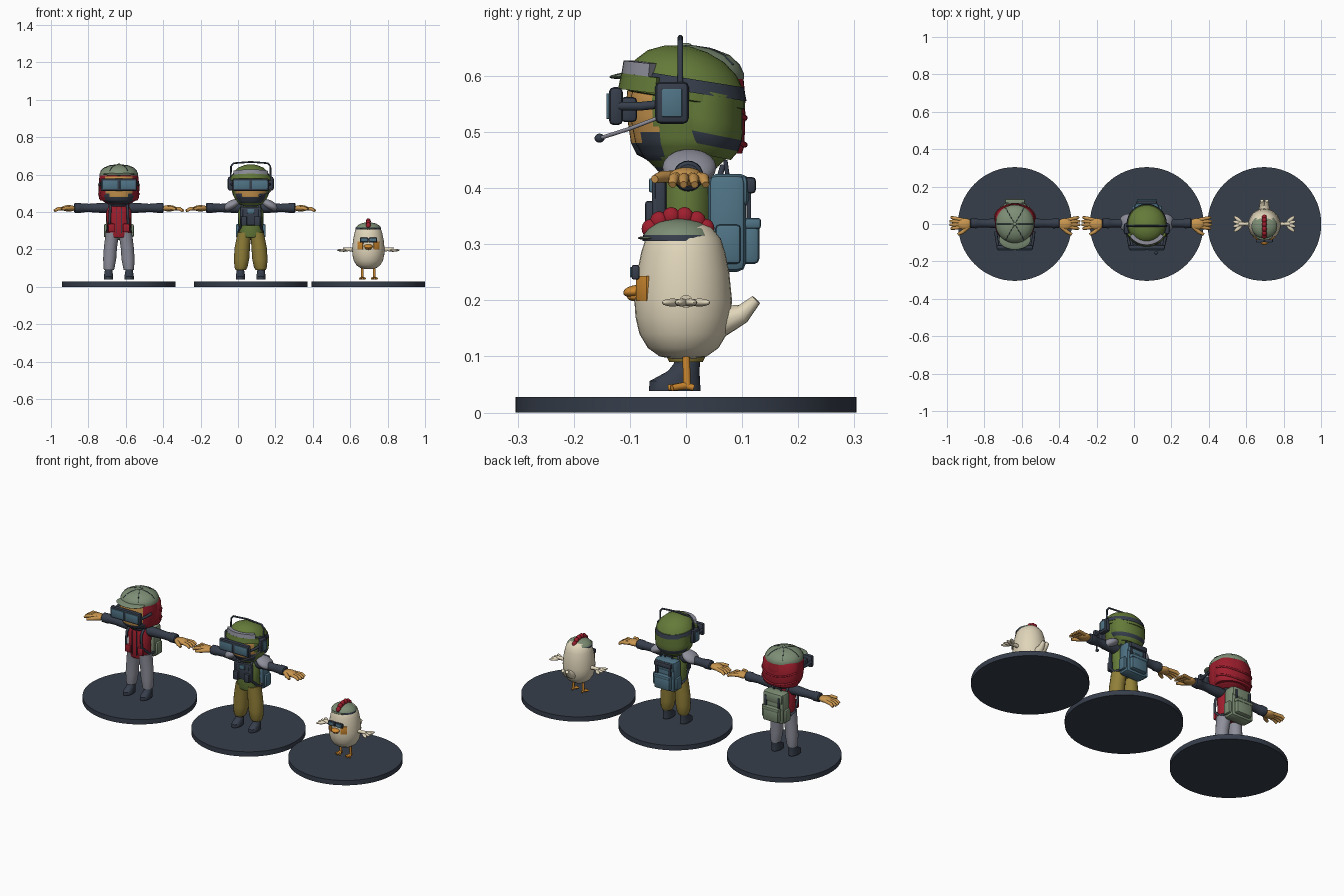
import bpy, bmesh, math
from mathutils import Matrix, Vector, Euler

if "Cube" in bpy.data.objects:
    bpy.data.objects.remove(bpy.data.objects["Cube"])


def material(name, code):
    rgb = [int(code[i:i + 2], 16) / 255 for i in range(0, len(code), 2)]
    colour = [((c + .055) / 1.055) ** 2.4 for c in rgb] + [1]
    m = bpy.data.materials.new(name)
    m.use_nodes = True
    m.diffuse_color = colour
    m.node_tree.nodes["Principled BSDF"].inputs["Base Color"].default_value = colour
    return m


NAVY, RED, GREY = material("navy", "363E4B"), material("red", "9E1E2D"), material("grey", "8E8F9B")
MUSTARD, OLIVE = material("mustard", "917F38"), material("olive", "647A39")
SKIN, BLUE = material("skin", "C9964F"), material("steel blue", "4F7385")
CREAM, ORANGE, SAGE = material("cream", "E0D5BA"), material("orange", "D08A30"), material("sage", "7D8E75")
parts = []
centre = Vector((0, 0, 0))


def finish(name, bm, mats):
    me = bpy.data.meshes.new(name)
    bmesh.ops.recalc_face_normals(bm, faces=bm.faces)
    bm.to_mesh(me)
    bm.free()
    for m in mats:
        me.materials.append(m)
    ob = bpy.data.objects.new(name, me)
    ob.location = centre
    bpy.context.collection.objects.link(ob)
    parts.append(ob)
    return ob


def box(name, mat, pos, size, bevel=.006, rot=(0, 0, 0)):
    bm = bmesh.new()
    bmesh.ops.create_cube(bm, size=1, matrix=Matrix.Diagonal((*size, 1)))
    if bevel:
        bmesh.ops.bevel(bm, geom=bm.edges[:], offset=bevel, segments=2, profile=.5, affect='EDGES')
    bm.transform(Matrix.Translation(pos) @ Euler(rot).to_matrix().to_4x4())
    return finish(name, bm, [mat])


def ball(name, mat, pos, radii, rot=(0, 0, 0), keep=None):
    bm = bmesh.new()
    bmesh.ops.create_uvsphere(bm, u_segments=24, v_segments=14, radius=1, matrix=Matrix.Diagonal((*radii, 1)))
    bm.transform(Matrix.Translation(pos) @ Euler(rot).to_matrix().to_4x4())
    return finish(name, bm, [mat])


def loft(name, mats, rings, shear=0, matrix=None, paint=None, sides=32):
    """Stack elliptical rings (z, rx, ry, x, y); paint picks a slot per face."""
    bm = bmesh.new()
    loops = []
    for z, rx, ry, x, y in rings:
        loop = []
        for i in range(sides):
            a = 2 * math.pi * i / sides
            py = y + ry * math.sin(a)
            loop.append(bm.verts.new((x + rx * math.cos(a), py, z + shear * py)))
        loops.append(loop)
    for row, (lo, hi) in enumerate(zip(loops, loops[1:])):
        for i in range(sides):
            j = (i + 1) % sides
            f = bm.faces.new((lo[i], lo[j], hi[j], hi[i]))
            if paint:
                f.material_index = paint(row, f.calc_center_median())
    bm.faces.new(loops[0])
    bm.faces.new(loops[-1])
    if matrix:
        bm.transform(matrix)
    return finish(name, bm, mats)


def rounds(pairs, y=0, flat=1):
    return [(z, r, r * flat, 0, y) for z, r in pairs]


def tube(name, mat, points, radius, taper=None):
    cu = bpy.data.curves.new(name, 'CURVE')
    cu.dimensions = '3D'
    cu.bevel_depth, cu.bevel_resolution, cu.use_fill_caps = radius, 3, True
    sp = cu.splines.new('POLY')
    sp.points.add(len(points) - 1)
    for i, (p, q) in enumerate(zip(sp.points, points)):
        p.co = (*q, 1)
        p.radius = taper[i] if taper else 1
    cu.materials.append(mat)
    ob = bpy.data.objects.new(name, cu)
    ob.location = centre
    bpy.context.collection.objects.link(ob)
    parts.append(ob)


def wrap(name, mat, z0, z1, r, spread, thick=.012, lean=0):
    """Curved plate around the front of a head, spread radians to each side."""
    bm = bmesh.new()
    n, rows = 14, []
    for i in range(n + 1):
        a = -math.pi / 2 + spread * (2 * i / n - 1)
        c, s = math.cos(a), math.sin(a)
        rows.append([bm.verts.new((c * q, s * q, z + lean * s)) for q, z in
                     ((r, z0), (r + thick, z0), (r + thick * .6, z1), (r - thick, z1))])
    for p, q in zip(rows, rows[1:]):
        for k in range(4):
            m = (k + 1) % 4
            bm.faces.new((p[k], p[m], q[m], q[k]))
    bm.faces.new(rows[0])
    bm.faces.new(rows[-1])
    return finish(name, bm, [mat])


def stand():
    loft("stand", [NAVY], rounds([(0, .304), (.028, .304)]), sides=64)


def person(top, trousers, pack, baggy):
    """Everything both people share: legs, torso, arms, goggles and backpack."""
    for s, side in ((1, "left"), (-1, "right")):
        x = s * .045
        w = .041 if baggy else .035
        loft(side + "_leg", [trousers], [(.09, .027, .03, s * .053, 0), (.105, w * .85, w * .9, s * .052, 0),
             (.15, w, w, s * .049, 0), (.21, w, w, x, 0), (.29, .036, .046, s * .034, 0)], sides=20)
        loft(side + "_boot", [NAVY], [(.038, .025, .046, s * .055, -.02), (.056, .025, .045, s * .055, -.02),
             (.074, .022, .028, s * .055, -.004), (.088, .02, .023, s * .055, .002),
             (.118, .022, .024, s * .055, .002)], sides=20)
        turn = Matrix.Translation((0, .004, .422)) @ Matrix.Rotation(s * math.pi / 2, 4, 'Y')
        loft(side + "_sleeve", [NAVY], rounds([(.03, .024), (.07, .028), (.12, .025), (.16, .022), (.2, .024),
             (.205, .027), (.235, .026), (.24, .02)]), matrix=turn, sides=20)
        ball(side + "_palm", SKIN, (s * .268, 0, .42), (.04, .031, .017))
        for k in range(4):
            y = .032 - k * .018
            tube(side + "_finger", SKIN, [(s * .28, y * .7, .42), (s * .325, y, .417),
                 (s * (.35 - abs(k - 1.5) * .006), y * 1.1, .406)], .0095, [1, 1, .7])
        tube(side + "_thumb", SKIN, [(s * .25, -.015, .42), (s * .28, -.043, .42), (s * .305, -.056, .416)],
             .012, [1, .9, .6])
        # Pack strap over each shoulder
        tube(side + "_pack_strap", NAVY, [(s * .047, .05, .41), (s * .045, .03, .445), (s * .045, -.025, .443),
             (s * .047, -.054, .41), (s * .05, -.054, .34), (s * .065, 0, .29), (s * .06, .045, .28)], .007)
    loft("torso", [top], [(.265, .06, .045, 0, 0), (.28, .066, .05, 0, 0), (.34, .064, .05, 0, 0),
         (.41, .07, .05, 0, 0), (.435, .06, .044, 0, 0), (.455, .035, .035, 0, 0)])
    loft("collar", [NAVY], rounds([(.43, .05), (.44, .058), (.455, .055), (.465, .04)]))
    # Goggles
    box("goggle_frame", NAVY, (0, -.125, .546), (.195, .025, .068), .009)
    box("goggle_seal", NAVY, (0, -.102, .54), (.15, .03, .045), .008)
    for s in (1, -1):
        box("goggle_lens", BLUE, (s * .048, -.139, .546), (.082, .006, .046), .002)
        tube("goggle_strap", NAVY, [(s * .09, -.12, .546), (s * .098, -.08, .546), (s * .102, -.04, .55)], .008)
    # Backpack
    box("backpack", pack, (0, .073, .338), (.135, .068, .175), .016)
    box("pack_flap", pack, (0, .086, .395), (.126, .052, .06), .014)
    box("pack_pocket", pack, (0, .114, .302), (.1, .034, .075), .01)
    box("pack_pocket_lid", pack, (0, .117, .337), (.106, .034, .02), .006)
    tube("pack_handle", NAVY, [(-.025, .06, .42), (-.02, .065, .438), (.02, .065, .438), (.025, .06, .42)], .005)
    for s in (1, -1):
        box("pack_buckle", NAVY, (s * .042, .112, .37), (.014, .008, .07), .002)
        box("pack_side_pocket", pack, (s * .07, .075, .3), (.02, .045, .07), .007)


def face_rule(width):
    """Slot 1 is bare skin, slot 2 the mask, slot 0 the head covering."""
    def rule(row, c):
        if c.y > -.04 or abs(c.x) > width or not .45 < c.z < .59:
            return 0
        return 1 if c.z > .503 or .484 < c.z < .496 and abs(c.x) < .05 else 2
    return rule


def head_rings(pairs):
    """Resample a profile finely so that painted edges stay crisp."""
    out = []
    for (z, r), (z2, r2) in zip(pairs, pairs[1:]):
        out += [(z + (z2 - z) * k / 4, r + (r2 - r) * k / 4) for k in range(4)]
    return rounds(out + [pairs[-1]])


# Person in the red hood
centre = Vector((-.637, 0, 0))
stand()
person(RED, GREY, SAGE, False)
loft("hood", [RED, SKIN, NAVY], head_rings([(.445, .06), (.46, .088), (.48, .098), (.52, .104), (.56, .106),
     (.6, .102), (.63, .07)]), paint=face_rule(.075), sides=48)
loft("hood_cape", [RED], [(.462, .1, .07, 0, .03), (.475, .107, .074, 0, .03), (.53, .11, .076, 0, .03),
     (.59, .104, .072, 0, .03), (.615, .08, .06, 0, .03)])
for z in (.487, .535):
    tube("hood_fold", RED, [(.108 * math.cos(a / 10), .03 + .075 * math.sin(a / 10), z + .01 * math.cos(a / 5))
         for a in range(0, 32, 2)], .005)
loft("cap", [SAGE], rounds([(.594, .103), (.605, .103), (.62, .096), (.637, .078), (.648, .05), (.654, .015)]))
ball("cap_brim", SAGE, (0, -.085, .602), (.085, .052, .007), (.08, 0, 0))
ball("cap_button", SAGE, (0, 0, .654), (.01, .01, .005))
for k in range(3):
    a = k * math.pi / 3
    tube("cap_seam", NAVY, [(r * math.cos(a), r * math.sin(a), z) for r, z in
         ((-.097, .62), (-.078, .637), (-.05, .6485), (0, .655), (.05, .6485), (.078, .637), (.097, .62))], .0016)
for s in (1, -1):
    box("vest_trim", NAVY, (s * .014, -.051, .355), (.005, .006, .14), .001)
    box("vest_pocket", RED, (s * .04, -.049, .315), (.036, .018, .045), .005)

# Person in the helmet
centre = Vector((.068, 0, 0))
stand()
person(OLIVE, MUSTARD, BLUE, True)
loft("head", [OLIVE, SKIN, NAVY], head_rings([(.432, .05), (.455, .075), (.48, .09), (.52, .098), (.56, .099),
     (.6, .088)]), paint=face_rule(.08), sides=48)
loft("neck_guard", [OLIVE, NAVY], [(.466, .07, .055, 0, .025), (.484, .089, .065, 0, .028),
     (.505, .098, .071, 0, .029), (.53, .101, .073, 0, .028), (.58, .1, .073, 0, .028)], shear=-.2,
     paint=lambda row, c: int(row == 1))
loft("helmet", [OLIVE, NAVY], rounds([(.556, .1), (.558, .105), (.572, .105), (.572, .108), (.596, .103),
     (.596, .1), (.615, .09), (.635, .068), (.648, .038), (.653, .01)]), shear=-.16,
     paint=lambda row, c: int(row == 3))
wrap("helmet_peak", OLIVE, .562, .59, .107, 1.1, .014, -.015)
wrap("helmet_goggles", GREY, .58, .615, .103, .95, .014, -.012)
# Headset with microphone
tube("headset_band", NAVY, [(-.107, -.01, .58), (-.105, -.01, .645), (-.092, -.01, .661), (0, -.01, .668),
     (.092, -.01, .661), (.105, -.01, .645), (.107, -.01, .58)], .005)
for s in (1, -1):
    box("ear_cup", NAVY, (s * .108, -.025, .552), (.028, .06, .075), .01)
    box("ear_cup_panel", BLUE, (s * .122, -.025, .552), (.006, .036, .05), .002)
    # Shoulder guards and vest pouches
    ball("shoulder_guard", GREY, (s * .102, .006, .437), (.05, .048, .025), (0, s * .5, 0))
    box("vest_pouch", NAVY, (s * .036, -.062, .352), (.032, .022, .05), .005)
tube("microphone_boom", GREY, [(.112, -.05, .525), (.1, -.1, .506), (.055, -.15, .49)], .0035)
ball("microphone", NAVY, (.05, -.154, .489), (.009, .009, .008))
box("vest_plate", NAVY, (0, -.046, .378), (.115, .022, .1), .008)
box("vest_radio", BLUE, (0, -.06, .405), (.035, .012, .025), .003)
box("pack_roll", NAVY, (0, .113, .405), (.11, .024, .03), .008)
tube("pack_aerial", NAVY, [(.045, .075, .415), (.045, .07, .45)], .004)

# Chicken
centre = Vector((.697, 0, 0))
stand()
loft("chicken_body", [CREAM], rounds([(.095, .015), (.1, .042), (.115, .063), (.14, .078), (.17, .085), (.2, .087),
     (.25, .082), (.285, .075), (.31, .067), (.33, .05), (.342, .02)], -.005))
for s in (1, -1):
    tube("wing", CREAM, [(s * .07, 0, .198), (s * .105, 0, .2), (s * .135, 0, .198)], .012, [1, .8, 1])
    for y in (-.04, -.013, .013, .04):
        ball("wing_feather", CREAM, (s * .14, y * .6, .196), (.028, .01, .007), (0, 0, s * y * 17))
    tube("chicken_leg", ORANGE, [(s * .032, 0, .105), (s * .032, .002, .047)], .007)
    for dx, dy in ((-.014, -.025), (0, -.032), (.014, -.025), (0, .014)):
        tube("toe", ORANGE, [(s * .032, 0, .048), (s * .032 + dx, dy, .044)], .007, [1, .8])
    box("cheek_patch", ORANGE, (s * .043, -.077, .221), (.034, .008, .045), .001, (0, 0, s * .6))
    box("sunglasses_rim", NAVY, (s * .024, -.09, .25), (.044, .014, .026), .004)
    box("sunglasses_lens", BLUE, (s * .024, -.098, .25), (.034, .004, .018), .001)
    tube("tail_feather", CREAM, [(s * .004, .055, .16), (s * .009, .1, .175), (s * .013, .125, .201)],
         .019, [1.6, .9, .5])
box("sunglasses_bridge", NAVY, (0, -.092, .254), (.02, .008, .006), .001)
ball("tail_root", CREAM, (0, .075, .165), (.028, .04, .022), (.5, 0, 0))
ball("beak_top", ORANGE, (0, -.09, .216), (.024, .022, .011), (.15, 0, 0))
ball("beak_bottom", ORANGE, (0, -.088, .206), (.018, .017, .008))
# Little cap and comb
loft("chicken_cap", [NAVY, SAGE], rounds([(.306, .069), (.316, .068), (.328, .058), (.339, .04), (.345, .012)], -.012, .95),
     paint=lambda row, c: min(row, 1))
ball("chicken_cap_brim", SAGE, (0, -.062, .311), (.045, .024, .004))
for k in range(6):
    a = math.radians(28 + k * 25)
    ball("comb_lobe", RED, (0, -.014 + .055 * math.cos(a), .309 + .041 * math.sin(a)), (.013, .016, .017))

# Smooth rounded forms while keeping creases
bpy.ops.object.select_all(action='DESELECT')
for ob in parts:
    ob.select_set(True)
bpy.context.view_layer.objects.active = parts[0]
bpy.ops.object.convert(target='MESH')
bpy.ops.object.shade_smooth_by_angle(angle=math.radians(40))
